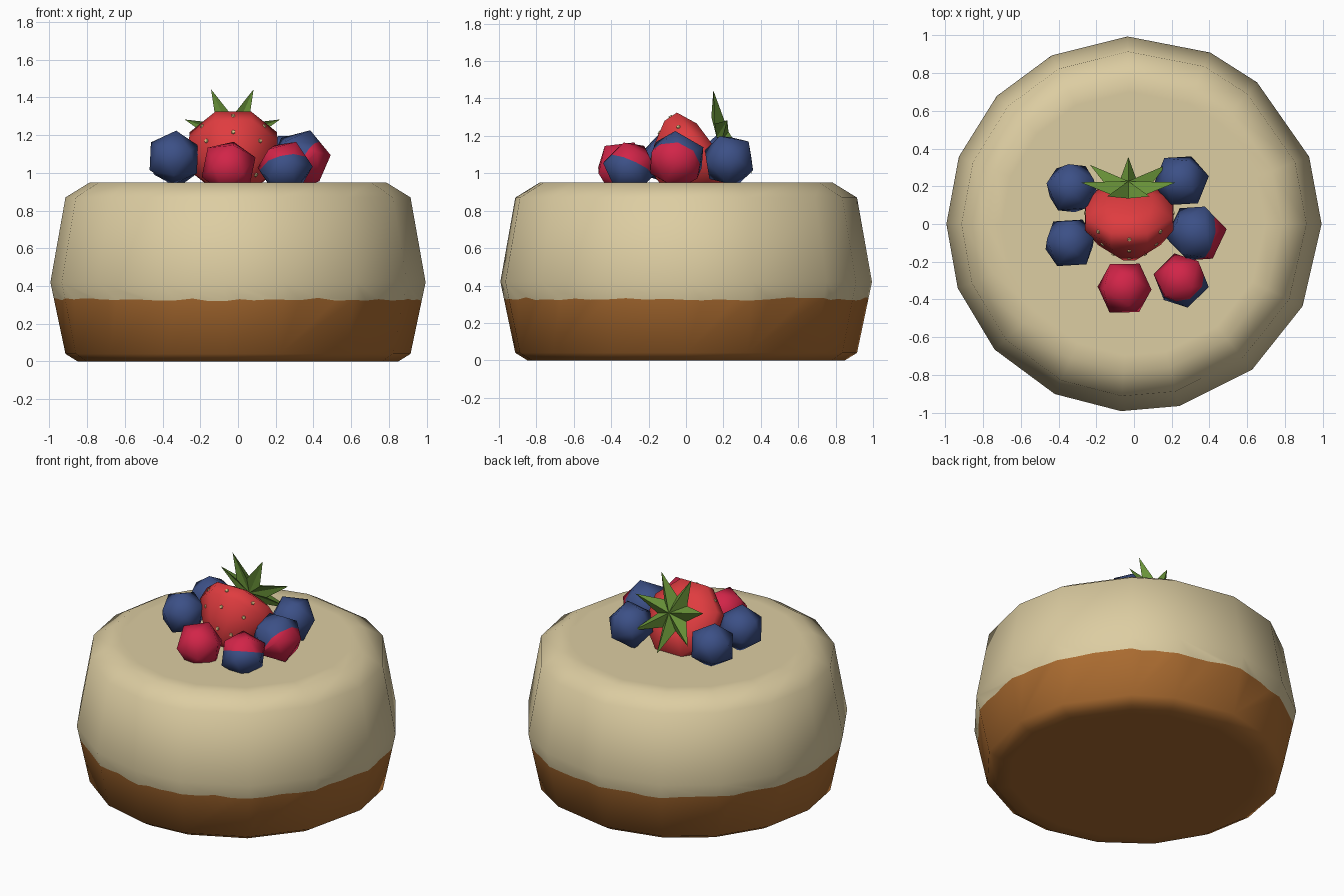
import bpy, bmesh, math, random
from mathutils import Vector, Matrix

random.seed(4)
if "Cube" in bpy.data.objects:
    bpy.data.objects.remove(bpy.data.objects["Cube"], do_unlink=True)


def material(name, rgb):
    m = bpy.data.materials.new(name)
    m.use_nodes = True
    m.diffuse_color = (*rgb, 1)
    m.node_tree.nodes["Principled BSDF"].inputs["Base Color"].default_value = (*rgb, 1)
    return m


cream = material("cream", (0.72, 0.61, 0.36))
crust = material("crust_brown", (0.41, 0.15, 0.03))
red = material("strawberry_red", (0.74, 0.045, 0.05))
blue = material("blueberry_blue", (0.045, 0.08, 0.24))
pink = material("raspberry_pink", (0.64, 0.018, 0.065))
green = material("leaf_green", (0.14, 0.29, 0.04))
seed_tan = material("seed_tan", (0.75, 0.56, 0.25))


def finish(name, bm, mats, smooth=180):
    bmesh.ops.recalc_face_normals(bm, faces=bm.faces)
    mesh = bpy.data.meshes.new(name)
    bm.to_mesh(mesh)
    bm.free()
    for m in mats:
        mesh.materials.append(m)
    ob = bpy.data.objects.new(name, mesh)
    bpy.context.collection.objects.link(ob)
    bpy.ops.object.select_all(action='DESELECT')
    ob.select_set(True)
    bpy.context.view_layer.objects.active = ob
    bpy.ops.object.shade_smooth_by_angle(angle=math.radians(smooth))
    return ob


# Cake: uneven sixteen-sided outline, lofted, with a wavy crust line
angles = [0, 21, 49, 66, 92, 116, 137, 159, 180, 200, 222, 245, 266, 284, 309, 334]
outline = [Vector((math.cos(math.radians(a)), math.sin(math.radians(a)), 0)) for a in angles]
N, SUB = len(outline), 4
bm = bmesh.new()


def ring(scale, z):
    return [bm.verts.new(p * scale + Vector((0, 0, z))) for p in outline]


def bridge(a, b, mat):
    for i in range(N):
        j = (i + 1) % N
        bm.faces.new((a[i], a[j], b[j], b[i])).material_index = mat


base_in, base, low = ring(0.76, 0), ring(0.85, 0), ring(0.915, 0.04)
wide, shoulder = ring(0.995, 0.42), ring(0.915, 0.87)
top, top_in = ring(0.785, 0.95), ring(0.70, 0.95)
wavy = []
for i in range(N):
    for k in range(SUB):
        z = 0.328 + random.uniform(-0.009, 0.009)
        p = outline[i].lerp(outline[(i + 1) % N], k / SUB)
        s = 0.915 + 0.08 * (z - 0.04) / 0.38
        wavy.append(bm.verts.new(p * s + Vector((0, 0, z))))
bm.faces.new(base_in).material_index = 1
bridge(base_in, base, 1)
bridge(base, low, 1)
for i in range(N):
    j = (i + 1) % N
    line = [wavy[(i * SUB + k) % len(wavy)] for k in range(SUB + 1)]
    bm.faces.new([low[j], low[i]] + line).material_index = 1
    bm.faces.new([wide[j], wide[i]] + line).material_index = 0
bridge(wide, shoulder, 0)
bridge(shoulder, top, 0)
bridge(top, top_in, 0)
bm.faces.new(top_in)
finish("cake", bm, [cream, crust])


# Berries: turned icosahedra, some split into two colours along a plane
def berry(name, centre, radius, mats, split=None, offset=0):
    bm = bmesh.new()
    bmesh.ops.create_icosphere(bm, subdivisions=1, radius=radius)
    turn = Matrix.Rotation(random.uniform(0, 6), 4, 'Z') @ Matrix.Rotation(random.uniform(0, 1), 4, 'X')
    bmesh.ops.transform(bm, matrix=turn, verts=bm.verts)
    if split:
        n = Vector(split).normalized()
        bmesh.ops.bisect_plane(bm, geom=bm.verts[:] + bm.edges[:] + bm.faces[:],
                               plane_co=n * offset, plane_no=n)
        for f in bm.faces:
            f.material_index = int(f.calc_center_median().dot(n) > offset)
    bmesh.ops.translate(bm, vec=centre, verts=bm.verts)
    finish(name, bm, mats)


berry("blueberry_back_right", (-0.33, 0.19, 1.07), 0.148, [blue])
berry("blueberry_right", (-0.34, -0.1, 1.08), 0.148, [blue])
berry("blueberry_back_left", (0.25, 0.23, 1.07), 0.150, [blue])
berry("mixed_berry_left", (0.33, -0.05, 1.07), 0.165, [blue, pink], (0.8, -0.2, -0.5), 0.035)
berry("mixed_berry_front", (0.25, -0.3, 1.03), 0.150, [blue, pink], (-0.2, 0.4, 0.9), 0.015)
berry("raspberry_front", (-0.05, -0.34, 1.03), 0.152, [pink])

# Strawberry: turned profile lying with its tip forward and down
axis = Vector((0, -0.8, -0.6))
side = Vector((1, 0, 0))
up = Vector((0, -0.6, 0.8))
root = Vector((-0.025, 0.13, 1.17))
profile = [(0, 0.13), (0.05, 0.25), (0.13, 0.255), (0.25, 0.18), (0.35, 0.08)]
SIDES = 8
bm = bmesh.new()
rings = []
for t, r in profile:
    rings.append([])
    for k in range(SIDES):
        a = math.tau * (k + 0.5) / SIDES
        rings[-1].append(bm.verts.new(root + axis * t + r * (side * math.cos(a) + up * math.sin(a))))
spots = []
for n, (a, b) in enumerate(zip(rings, rings[1:])):
    for i in range(SIDES):
        j = (i + 1) % SIDES
        f = bm.faces.new((a[i], a[j], b[j], b[i]))
        if n > 0:
            f.normal_update()
            spots.append((f.calc_center_median(), f.normal.copy()))
bm.faces.new(rings[0])
bm.faces.new(rings[-1])
finish("strawberry", bm, [red])

# Seeds: tiny plates on the strawberry's faces
bm = bmesh.new()
for co, n in spots:
    if n.dot(co - (root + axis * 0.15)) < 0:
        n = -n
    place = Matrix.Translation(co + n * 0.003) @ n.to_track_quat('Z', 'Y').to_matrix().to_4x4()
    bmesh.ops.create_cone(bm, cap_ends=True, segments=6, radius1=0.012, radius2=0.009,
                          depth=0.006, matrix=place)
finish("strawberry_seeds", bm, [seed_tan], 30)

# Leaf crown: seven-pointed star with ridged leaves behind the strawberry
normal = Vector((0, 0.9, 0.42)).normalized()
rise = normal.cross(side).normalized()
if rise.z < 0:
    rise = -rise
hub = Vector((-0.03, 0.2, 1.21))
POINTS = 7
bm = bmesh.new()
front = bm.verts.new(hub + normal * 0.03)
rear = bm.verts.new(hub - normal * 0.04)
star = []
for k in range(POINTS * 2):
    a = math.tau * (k + 1) / (POINTS * 2) + math.pi / 2
    r, lift = (0.26, 0.05) if k % 2 == 0 else (0.11, -0.02)
    star.append(bm.verts.new(hub + normal * lift + r * (side * math.cos(a) + rise * math.sin(a))))
for i in range(len(star)):
    j = (i + 1) % len(star)
    bm.faces.new((front, star[i], star[j]))
    bm.faces.new((rear, star[j], star[i]))
finish("leaf_crown", bm, [green], 30)
